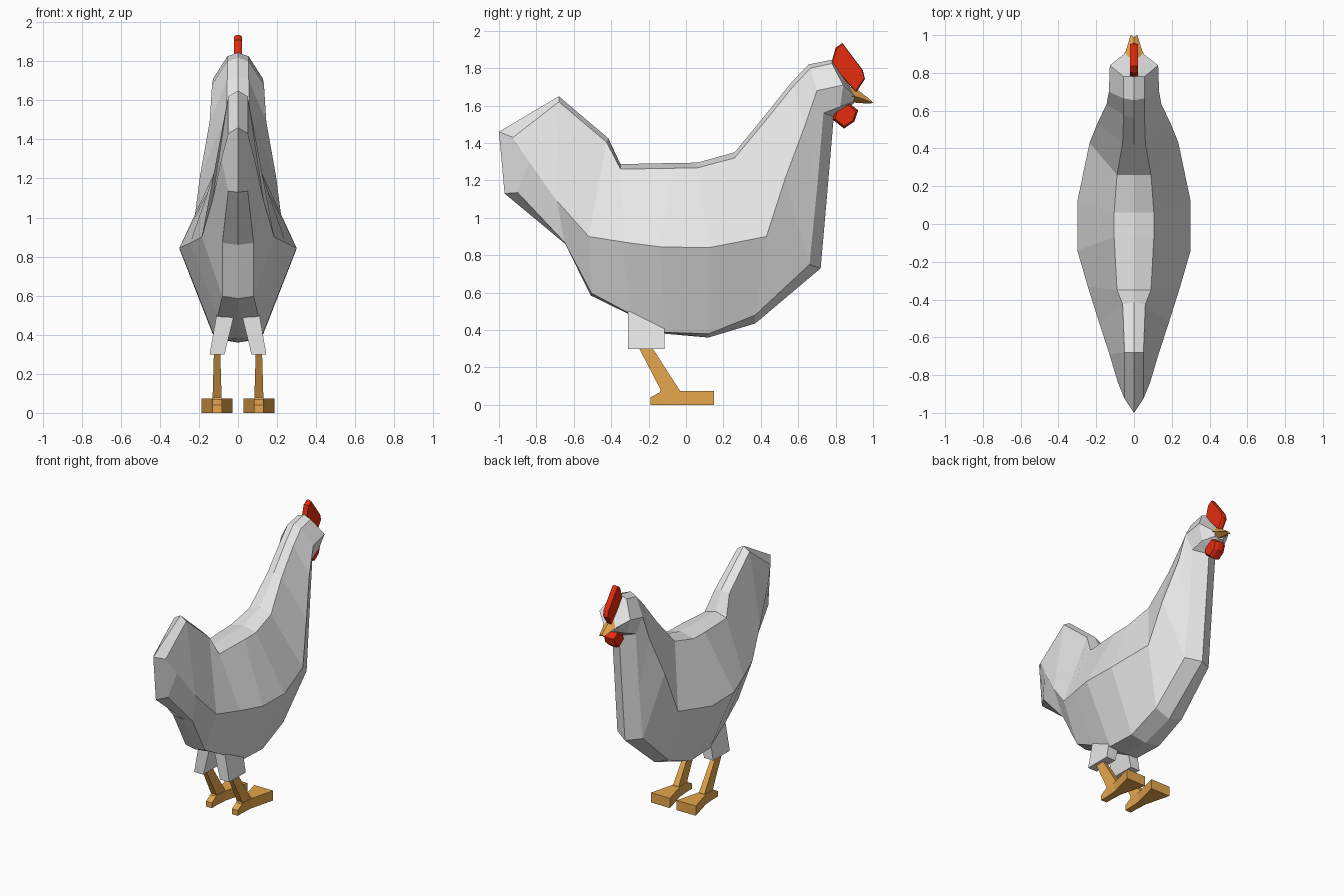
import bpy, bmesh

def material(name, col):
    m = bpy.data.materials.new(name)
    m.diffuse_color = (*col, 1)
    return m

WHITE = material("white feathers", (0.8, 0.8, 0.8))
RED = material("comb red", (0.78, 0.025, 0.004))
ORANGE = material("beak orange", (0.78, 0.38, 0.075))

def finish(bm, name, mat):
    bmesh.ops.recalc_face_normals(bm, faces=bm.faces[:])
    me = bpy.data.meshes.new(name)
    bm.to_mesh(me)
    bm.free()
    me.materials.append(mat)
    ob = bpy.data.objects.new(name, me)
    bpy.context.collection.objects.link(ob)
    return ob

def loft(name, rings, mat, closed=True, mirror=False):
    """Skin a row of equal-length cross-sections and cap both ends."""
    bm = bmesh.new()
    rows = [[bm.verts.new(p) for p in r] for r in rings]
    n = len(rows[0])
    for a, b in zip(rows, rows[1:]):
        for i in range(n if closed else n - 1):
            j = (i + 1) % n
            bm.faces.new((a[i], a[j], b[j], b[i]))
    bm.faces.new(rows[0])
    bm.faces.new(rows[-1])
    if mirror:
        bmesh.ops.mirror(bm, geom=bm.verts[:] + bm.edges[:] + bm.faces[:],
                         axis='X', merge_dist=0.001)
    return finish(bm, name, mat)

def slab(name, profile, inner, hw, mat):
    """Side profile (y, z) with bevelled flanks: inner scale about the centre."""
    cy = sum(p[0] for p in profile) / len(profile)
    cz = sum(p[1] for p in profile) / len(profile)
    ring = lambda x, s: [(x, cy + (y - cy) * s, cz + (z - cz) * s) for y, z in profile]
    return loft(name, [ring(-hw, inner), ring(-hw * .4, 1), ring(hw * .4, 1), ring(hw, inner)], mat)

def rect(x, hx, y0, y1, z):
    return [(x - hx, y0, z), (x + hx, y0, z), (x + hx, y1, z), (x - hx, y1, z)]

# Body, tail to head: back line (y, z, strip half width, inset y, inset z)
back = [(-1.0, 1.46, .05, .075, -.03), (-.68, 1.65, .05, 0, -.03), (-.415, 1.425, .06, -.01, -.02),
        (-.35, 1.287, .09, 0, -.027), (-.07, 1.293, .105, 0, -.028), (.06, 1.295, .105, 0, -.028),
        (.26, 1.35, .09, 0, -.03), (.42, 1.545, .06, .01, -.02), (.56, 1.72, .055, .015, -.015),
        (.655, 1.82, .055, .01, -.02), (.78, 1.845, .055, 0, -.02), (.885, 1.69, .03, 0, -.01)]
# Widest line of the flank (y, z, half width)
flank = [(-.84, 1.3, .085), (-.69, 1.09, .13), (-.52, .9, .185), (-.33, .87, .245),
         (-.14, .845, .3), (.12, .84, .3), (.43, .9, .235), (.53, 1.21, .195),
         (.635, 1.49, .145), (.70, 1.68, .133), (.84, 1.71, .128), (.905, 1.65, .045)]
# Keel and breast line
keel = [(-.97, 1.13, .05, .07, .005), (-.645, .86, .08, -.005, .01), (-.51, .585, .08, .005, .012),
        (-.31, .487, .105, 0, .006), (-.11, .38, .12, 0, .008), (.12, .36, .12, 0, .02),
        (.37, .435, .115, 0, .045), (.72, .73, .105, -.06, .02), (.755, 1.13, .1, -.055, .02),
        (.79, 1.54, .1, -.055, .02), (.835, 1.565, .09, -.01, .03), (.895, 1.61, .035, 0, .01)]
rings = [[(0, t[0], t[1]), (t[2], t[0] + t[3], t[1] + t[4]), (m[2], m[0], m[1]),
          (b[2], b[0] + b[3], b[1] + b[4]), (0, b[0], b[1])]
         for t, m, b in zip(back, flank, keel)]
loft("body", rings, WHITE, closed=False, mirror=True)

# Comb and wattle
slab("comb", [(.775, 1.82), (.80, 1.91), (.836, 1.935), (.945, 1.79), (.957, 1.743), (.91, 1.67)],
     .94, .02, RED)
slab("wattle", [(.785, 1.525), (.845, 1.477), (.90, 1.515), (.92, 1.575), (.87, 1.615), (.80, 1.58)],
     .82, .042, RED)

# Beak: wide root tapering to a point
loft("beak", [[(-.07, .87, 1.655), (0, .87, 1.62), (.07, .87, 1.655), (0, .885, 1.705)],
              [(-.042, .92, 1.645), (0, .91, 1.615), (.042, .92, 1.645), (0, .92, 1.682)],
              [(-.018, 1.0, 1.615), (0, .985, 1.61), (.018, 1.0, 1.615), (0, .99, 1.628)]], ORANGE)

# Legs
for side, s in (("left", -1), ("right", 1)):
    loft(side + "_thigh", [rect(s * .107, .038, -.31, -.115, .30),
                           rect(s * .065, .045, -.31, -.115, .50)], WHITE)
    loft(side + "_shank", [rect(s * .107, .023, -.145, -.03, .05),
                           rect(s * .107, .023, -.135, -.035, .08),
                           rect(s * .107, .016, -.26, -.19, .32)], ORANGE)
    # foot: narrow heel, flaring to the toes
    loft(side + "_foot", [[(s * .107 - w, y, 0), (s * .107 + w, y, 0),
                           (s * .107 + w, y, h), (s * .107 - w, y, h)]
                          for y, w, h in ((-.19, .024, .04), (-.13, .024, .073),
                                          (-.04, .03, .073), (.15, .079, .073))], ORANGE)
